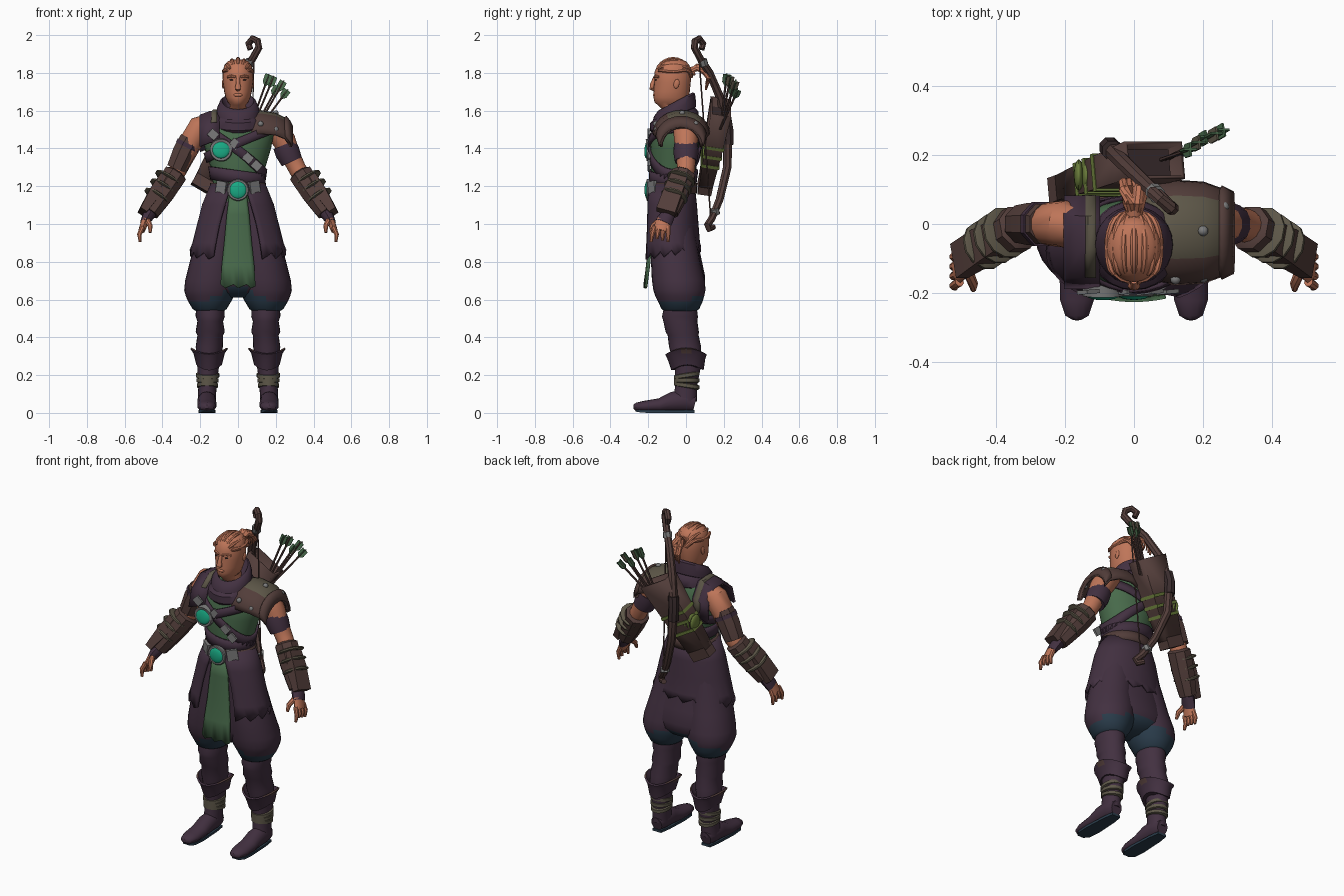
import bpy, bmesh, math
from math import sin, cos, pi, radians
from mathutils import Vector, Matrix

if "Cube" in bpy.data.objects:
    bpy.data.objects.remove(bpy.data.objects["Cube"], do_unlink=True)


def material(name, r, g, b):
    m = bpy.data.materials.new(name)
    m.use_nodes = True
    m.diffuse_color = (r, g, b, 1)
    m.node_tree.nodes["Principled BSDF"].inputs["Base Color"].default_value = (r, g, b, 1)
    return m


skin = material("skin", .52, .18, .1)
purple = material("purple cloth", .055, .03, .052)
brown = material("brown leather", .085, .047, .042)
dark = material("dark leather", .04, .024, .025)
green = material("green cloth", .065, .145, .07)
gem = material("teal gem", .01, .4, .23)
metal = material("grey metal", .2, .2, .2)
olive = material("olive wrap", .11, .095, .065)
teal = material("dark teal cloth", .023, .045, .07)
lime = material("lime cord", .15, .21, .045)


def finish(name, bm, mats, rule=None, thick=0, angle=40):
    bmesh.ops.recalc_face_normals(bm, faces=bm.faces)
    for f in bm.faces:
        f.smooth = True
        if rule and rule(f.calc_center_median()):
            f.material_index = 1
    me = bpy.data.meshes.new(name)
    bm.to_mesh(me)
    bm.free()
    me.set_sharp_from_angle(angle=radians(angle))
    for m in mats:
        me.materials.append(m)
    ob = bpy.data.objects.new(name, me)
    bpy.context.collection.objects.link(ob)
    if thick:
        mod = ob.modifiers.new("thickness", "SOLIDIFY")
        mod.thickness, mod.offset = thick, 0
    return ob


def grid(name, rows, *mats, closed=True, cap=True, thick=0, rule=None):
    """Skin a list of point rows; closed rows make a tube."""
    bm = bmesh.new()
    vs = [[bm.verts.new(p) for p in row] for row in rows]
    n = len(vs[0])
    for a, b in zip(vs, vs[1:]):
        for i in range(n if closed else n - 1):
            j = (i + 1) % n
            bm.faces.new((a[i], a[j], b[j], b[i]))
    if closed and cap:
        bm.faces.new(vs[0])
        bm.faces.new(vs[-1])
    return finish(name, bm, mats, rule, thick)


def loft(name, rings, *mats, n=24, tilt=0, wave=0, **kw):
    """Stack level ellipses given as (z, x, y, rx, ry)."""
    rows = []
    for z, x, y, rx, ry in rings:
        ring = [(sin(2 * pi * i / n), -cos(2 * pi * i / n)) for i in range(n)]
        rows.append([(x + rx * u, y + ry * v, z + tilt * v + wave * (u * u - .5)) for u, v in ring])
    return grid(name, rows, *mats, **kw)


def tube(name, pts, radii, mat, n=10, ref=None, **kw):
    """Sweep a round or boxy section along a path."""
    pts = [Vector(p) for p in pts]
    if not isinstance(radii, list):
        radii = [radii] * len(pts)
    whole = (pts[-1] - pts[0]).normalized()
    ref = Vector(ref) if ref else Vector((0, 1, 0) if abs(whole.z) > .7 else (0, 0, 1))
    rows = []
    for k, p in enumerate(pts):
        t = (pts[min(k + 1, len(pts) - 1)] - pts[max(k - 1, 0)]).normalized()
        side = t.cross(ref).normalized()
        up = side.cross(t)
        w, h = radii[k] if isinstance(radii[k], tuple) else (radii[k], radii[k])
        grow = math.sqrt(2) if n == 4 else 1
        ang = [2 * pi * (i + .5) / n for i in range(n)]
        rows.append([p + grow * (side * w * cos(a) + up * h * sin(a)) for a in ang])
    return grid(name, rows, mat, **kw)


def blob(name, loc, size, mat, tilt=0):
    bm = bmesh.new()
    m = Matrix.Translation(loc) @ Matrix.Rotation(tilt, 4, "X") @ Matrix.Diagonal((*size, 1))
    bmesh.ops.create_uvsphere(bm, u_segments=16, v_segments=10, radius=1, matrix=m)
    return finish(name, bm, [mat])


def mix(a, b, t):
    return Vector(a).lerp(Vector(b), t)


# Torso: rings of z, y, rx, ry
TORSO = [(1.12, -.07, .14, .11), (1.2, -.07, .13, .112), (1.3, -.065, .145, .12), (1.4, -.06, .175, .13),
         (1.48, -.055, .19, .125), (1.55, -.05, .16, .105), (1.6, -.05, .07, .07)]
loft("torso", [(z, 0, y, rx, ry) for z, y, rx, ry in TORSO], green)


def torso_point(a, z, gap):
    for lo, hi in zip(TORSO, TORSO[1:]):
        if z <= hi[0] or hi is TORSO[-1]:
            t = (z - lo[0]) / (hi[0] - lo[0])
            y, rx, ry = mix(lo[1:], hi[1:], t)
            return ((rx + gap) * sin(a), y - (ry + gap) * cos(a), z)


def strap(name, z, slope, half, mat, gap=.006):
    angles = [2 * pi * i / 32 for i in range(32)]
    rows = [[torso_point(a, z + slope * sin(a) + d, gap) for a in angles] for d in (-half, 0, half)]
    grid(name, rows, mat, cap=False, thick=.012)


strap("chest_strap_right", 1.39, -.13, .03, purple)
strap("chest_strap_left", 1.43, .08, .026, purple, .009)
strap("waist_sash", 1.25, -.02, .034, purple)
strap("belt", 1.19, 0, .028, brown, .01)
for x, z in ((-.015, 1.42), (.055, 1.345), (.1, 1.305), (-.13, 1.47)):
    tube("strap_buckle", [(x - .02, -.198, z + .02), (x + .016, -.195, z - .012)], (.006, .022), metal, n=4)
for s in (-1, 1):
    tube("belt_plate", [(s * .06, -.192, 1.19), (s * .11, -.158, 1.2)], (.012, .032), metal, n=4)
for part, x, z, r, tilt in (("chest", -.09, 1.395, .06, -.1), ("belt", 0, 1.18, .058, 0)):
    tube(part + "_gem_rim", [(x, -.17, z), (x, -.206, z + tilt * .05), (x, -.21, z + tilt * .05)], [r, r, r * .92],
         metal, n=20)
    blob(part + "_gem", (x, -.206, z), (r * .8, .014, r * .8), gem, tilt)

# Right shoulder strip and left shoulder guard
path = [(-.18, 1.43), (-.15, 1.53), (-.07, 1.59), (.02, 1.585), (.075, 1.5), (.075, 1.4)]
for name, mid, half, lift, mat in (("shoulder_strip", -.15, .052, 0, purple), ("shoulder_trim", -.13, .02, .008, olive)):
    rows = [[(mid + u * half, y * (1 + lift), z + lift - .02 * (u < 0)) for u in (-1, 0, 1)]
            for y, z in path[1 if lift else 0:]]
    grid(name, rows, mat, closed=False, thick=.016)
for name, lift, profile, mats in (
        ("shoulder_guard", 0, [(.03, 1.585, .13), (.12, 1.595, .145), (.2, 1.58, .14), (.25, 1.555, .122),
                               (.28, 1.51, .105)], (brown, olive)),
        ("shoulder_guard_edge", .008, [(.25, 1.56, .122), (.27, 1.535, .112), (.285, 1.505, .105)], (brown,))):
    rows = [[(x, -.025 + (ry + lift) * sin(a), z + lift - (.1 + .1 * (.3 - x)) * (1 - cos(a)))
             for a in [radians(d) for d in range(-90, 91, 15)]] for x, z, ry in profile]
    grid(name, rows, *mats, closed=False, thick=.016, rule=lambda c: -.1 < c.y < .07 and c.x < .24)
for x, y, z in ((.12, -.16, 1.53), (.2, -.155, 1.5), (.26, -.11, 1.5), (.2, -.02, 1.587), (.26, .05, 1.53)):
    blob("guard_stud", (x, y, z), (.015, .015, .015), metal)

# Scarf in two folds
loft("scarf", [(1.55, 0, -.06, .09, .09), (1.575, 0, -.062, .114, .115), (1.61, 0, -.06, .112, .112),
               (1.645, 0, -.05, .096, .098), (1.652, 0, -.05, .084, .085), (1.59, 0, -.05, .055, .055)],
     purple, tilt=.045)
loft("scarf_fold", [(1.5, 0, -.06, .11, .11), (1.525, 0, -.062, .135, .13), (1.565, 0, -.062, .128, .128),
                    (1.6, 0, -.06, .09, .095)], purple, tilt=.03)

# Head: rings of z, front y, back y, half width
HEAD = [(1.58, -.1, .01, .052), (1.63, -.15, .01, .042), (1.645, -.167, .01, .055), (1.67, -.172, .012, .066),
        (1.7, -.172, .02, .073), (1.75, -.168, .025, .08), (1.8, -.168, .028, .082), (1.84, -.152, .018, .073),
        (1.862, -.125, .0, .053), (1.872, -.09, -.03, .02)]
loft("head", [(z, 0, (f + b) / 2, w, (b - f) / 2) for z, f, b, w in HEAD], skin)
tube("nose", [(0, -.165, 1.775), (0, -.178, 1.74), (0, -.18, 1.718), (0, -.165, 1.708)],
     [.009, .012, (.018, .014), .008], skin)
blob("lips", (0, -.168, 1.683), (.024, .008, .009), skin)
for s in (-1, 1):
    blob("eye", (s * .033, -.159, 1.763), (.011, .005, .004), dark)
    tube("eyebrow", [(s * .012, -.166, 1.778), (s * .035, -.16, 1.784), (s * .055, -.144, 1.778)], .007, skin, n=6)
    blob("ear", (s * .079, -.05, 1.742), (.007, .015, .025), skin, -.2)
# Braids over the scalp, gathered into a tail
for k in range(-3, 4):
    row = []
    for d in range(35, 176, 14):
        a, side = radians(d), radians(k * 23) * sin(radians(d * .9 + 10))
        row.append((.08 * sin(side), -.068 - .096 * cos(a), 1.77 + .104 * sin(a) * cos(side)))
    tube("scalp_braid", row, [.006] + [.011] * (len(row) - 1), skin, n=8, ref=(1, 0, .01))
tube("tail_tie", [(0, .02, 1.805), (0, .045, 1.812)], .024, skin)
for k in range(5):
    x = (k - 2) * .009
    z = 1.815 + .01 * (k % 2)
    tube("tail_braid", [(x * .6, .02, 1.805), (x, .06, z + .01), (x * 1.5, .1, z - .01), (x * 1.7, .12, 1.77),
                        (x * 1.5, .105, 1.71 + .01 * k)], [.012, .016, .017, .014, .005], skin, n=8)

# Split skirt with a torn hem, and the front cloth
rows = []
SKIRT = [(1.21, .14, .118, .25), (1.1, .185, .13, .38), (1, .21, .138, .48), (.9, .235, .146, .52), (.81, .25, .152, .54)]
for z, rx, ry, gap in SKIRT:
    row = []
    for i in range(41):
        a = gap + (2 * pi - 2 * gap) * i / 40
        torn = (.016 * (i % 3) + .02 * (1 - cos(a))) if z < .85 else 0
        row.append((rx * sin(a), -.078 - ry * cos(a), z + torn))
    rows.append(row)
grid("skirt", rows, purple, closed=False, thick=.012)
rows = []
for z, half, y in ((1.15, .045, -.185), (1.05, .058, -.188), (.9, .072, -.195), (.78, .085, -.206), (.66, .092, -.22)):
    rows.append([(half * u / 4, y + .01 * (u / 4) ** 2, z + (.01 * (u % 3) if z < .7 else 0)) for u in range(-4, 5)])
grid("front_cloth", rows, green, closed=False, thick=.012)


# Trouser seat, with the teal lining showing underneath
def lining(c):
    return c.z < .6 + .4 * max(0, .17 - abs(c.x)) + .25 * max(0, c.y)


loft("trouser_seat", [(z, 0, y, rx, ry) for z, y, rx, ry in (
    (1.12, -.07, .16, .1), (.95, -.065, .205, .118), (.8, -.05, .24, .135), (.72, -.04, .25, .142),
    (.67, -.035, .225, .13), (.635, -.035, .17, .1), (.61, -.04, .07, .05))], purple, teal, rule=lining)

for s in (-1, 1):
    # Baggy trousers and lower legs
    loft("trouser_leg", [(z, s * x, y, rx, ry) for z, x, y, rx, ry in (
        (1.1, .07, -.07, .09, .1), (.95, .1, -.065, .115, .115), (.8, .125, -.055, .13, .13),
        (.7, .14, -.04, .14, .14), (.65, .147, -.035, .138, .138), (.62, .149, -.033, .128, .13),
        (.59, .15, -.03, .114, .118), (.55, .15, -.03, .09, .1), (.53, .148, -.03, .06, .07))],
        purple, teal, rule=lining)
    loft("shin", [(z, s * x, y, rx, ry) for z, x, y, rx, ry in (
        (.57, .148, -.03, .075, .085), (.51, .147, -.032, .077, .095), (.485, .147, -.03, .068, .09),
        (.43, .147, -.02, .077, .088), (.41, .147, -.015, .068, .082), (.35, .152, -.005, .072, .085),
        (.25, .158, .01, .058, .07), (.14, .162, .0, .048, .058), (.06, .165, -.005, .048, .062))], purple)
    loft("boot_cuff", [(z, s * .153, y, rx, ry) for z, y, rx, ry in (
        (.24, .008, .068, .085), (.3, .002, .083, .1), (.325, 0, .1, .11), (.33, 0, .092, .1), (.28, 0, .06, .07))],
        purple, brown, wave=.03, rule=lambda c: c.z > .325)
    for k in range(3):
        z = .145 + k * .027
        loft("ankle_wrap", [(z + d, s * .161, .004, .056 + e + .003 * k, .067 + e) for d, e in
                            ((-.014, -.012), (-.009, 0), (.009, 0), (.014, -.012))], olive, tilt=.01 * (k - 1))
    # Boots
    x = s * .165
    tube("boot", [(x, .048, .05), (x, .0, .062), (x, -.07, .058), (x, -.14, .04), (x, -.22, .034), (x, -.265, .032),
                  (x, -.278, .033)], [(.035, .042), (.05, .057), (.05, .054), (.052, .037), (.05, .03), (.035, .022),
                                      (.012, .01)], purple, n=14)
    tube("sole", [(x, .045, .007), (x, -.02, .007), (x, -.16, .007), (x, -.235, .008), (x, -.265, .014)],
         [(.028, .007), (.038, .007), (.045, .007), (.04, .007), (.02, .007)], teal, n=4)

    # Arms
    elbow, wrist = (s * .315, 0, 1.29), (s * .465, -.09, 1.06)
    tube("arm", [(s * .15, -.01, 1.53), (s * .2, 0, 1.51), (s * .245, 0, 1.44), (s * .28, 0, 1.36), elbow,
                 mix(elbow, wrist, .4), wrist], [.055, .068, .063, .052, .048, .05, .032], skin, n=14)
    tube("bracer", [mix(elbow, wrist, t) for t in (.08, .12, .5, .85, 1)],
         [.05, .068, .066, .056, .05], brown, n=8)
    tube("bracer_plate", [mix(elbow, wrist, t) + Vector((s * .03, -.01, .022)) for t in (.3, .6, 1.08)],
         [(.03, .045), (.033, .05), (.02, .052)], brown, n=4)
    for t in (.28, .47, .68):
        c = [mix(elbow, wrist, t + d) + Vector((s * .014, 0, .012)) for d in (-.032, -.014, .014, .032)]
        tube("bracer_wrap", c, [.064, .08 - .01 * t, .08 - .01 * t, .064], olive, n=12)
    # Hands with short gloves
    tube("glove", [wrist, (s * .485, -.11, 1.025), (s * .495, -.12, 1.005)], [.036, (.028, .044), (.024, .044)], purple)
    tube("palm", [(s * .49, -.115, 1.02), (s * .51, -.133, .965)], [(.022, .042), (.018, .042)], skin)
    for k in range(4):
        y = -.095 - .024 * k
        tube("finger", [(s * .505, y, .985), (s * .522, y - .004 * k, .945),
                        (s * .518, y - .006 * k, .905 + .008 * (k % 3))], [.014, .013, .008], skin, n=8)
    tube("thumb", [(s * .48, -.14, 1.02), (s * .465, -.175, .99), (s * .465, -.19, .955)], [.016, .014, .008], skin, n=8)

# Upper arm coverings
tube("right_sleeve", [(-.25, 0, 1.45), (-.285, 0, 1.38), (-.325, 0, 1.29)], [.062, .066, .058], brown, n=8)
tube("sleeve_band", [(-.262, 0, 1.425), (-.272, 0, 1.405)], .069, purple, n=8)
tube("left_arm_band", [(.245, 0, 1.42), (.262, 0, 1.38), (.285, 0, 1.33)], [.064, .067, .059], purple, n=14)

# Open quiver with cords
low, top = (-.185, .1, 1.2), (.06, .185, 1.62)
tube("quiver", [mix(low, top, t) for t in (0, .5, 1)], [(.055, .03), (.075, .042), (.092, .05)], brown, n=4,
     cap=False, thick=.014)
tube("quiver_base", [mix(low, top, t) for t in (-.04, .1)], (.062, .037), brown, n=4)
tube("quiver_lining", [mix(low, top, t) for t in (.8, .9)], (.078, .04), dark, n=4)
for t in (.33, .45, .57):
    w = .064 + .04 * (t - .2)
    tube("quiver_cord", [mix(low, top, t + d) for d in (-.018, .018)], (w + .006, w * .6 + .008), lime, n=4)
for k in range(3):
    blob("cord_roll", (-.16 + .022 * k, .142, 1.4), (.014, .045, .045), lime)

# Arrows
for k, tip in enumerate(((.16, .215, 1.78), (.185, .235, 1.77), (.205, .25, 1.72), (.235, .26, 1.745), (.255, .27, 1.7))):
    base = (.06 + .012 * k, .18, 1.5)
    tube("arrow_shaft", [base, tip], .006, brown, n=6)
    for w, h, mat in ((.02, .003, green), (.003, .02, olive if k % 2 else green)):
        tube("arrow_feather", [mix(base, tip, t) for t in (.82, .9, 1.04)], [(.003, .003), (w, h), (w, h)], mat, n=4)


# Bow slung across the back
def bow_point(u, z):
    return (.1 - .76 * u, .05 + .65 * u + .05 * (2 - z), z)


curve = [(.045, 1.925), (.058, 1.955), (.03, 1.982), (-.005, 1.968), (-.014, 1.935), (.03, 1.875), (.1, 1.8),
         (.175, 1.67), (.225, 1.5), (.205, 1.3), (.13, 1.13), (.06, 1.03), (.02, .995), (.03, .975), (.07, .985)]
tube("bow", [bow_point(*c) for c in curve], [.016, .019, .018, .02, .02, .02, .022, .024, .026, .024, .022, .02, .019,
                                             .018, .015], brown, n=8, ref=(.65, .76, 0))
tube("bow_grip", [bow_point(.216, 1.56), bow_point(.227, 1.5), bow_point(.222, 1.42)], .03, dark, n=8)
for u, z in ((.05, 1.855), (.085, 1.065)):
    tube("bow_binding", [bow_point(u - .006, z + .015), bow_point(u + .006, z - .015)], .026, metal, n=8)
tube("bow_string", [bow_point(.02, 1.88), bow_point(.05, 1.03)], .004, brown, n=6)
